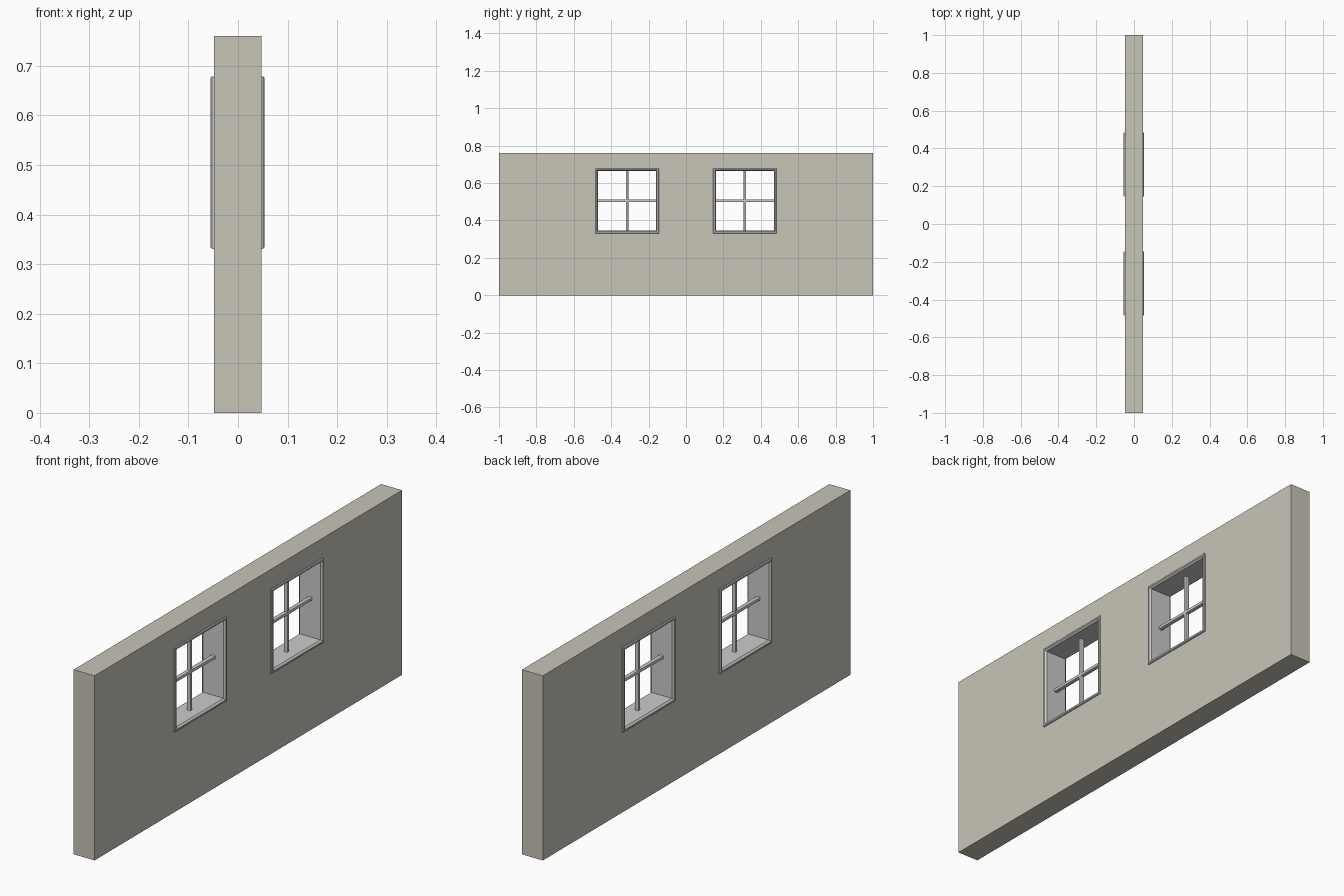
import bpy, bmesh
from mathutils import Vector

if "Cube" in bpy.data.objects:
    bpy.data.objects.remove(bpy.data.objects["Cube"])

Z_MID = 0.505          # window centre height
Y_MID = 0.315          # window centre distance from the middle
HALF_Y, HALF_Z = 0.155, 0.159   # half size of the clear opening


def finish(name, bm):
    bmesh.ops.recalc_face_normals(bm, faces=bm.faces)
    me = bpy.data.meshes.new(name)
    bm.to_mesh(me)
    bm.free()
    ob = bpy.data.objects.new(name, me)
    bpy.context.collection.objects.link(ob)
    return ob


def box(name, centre, size, bevel=0.0):
    bm = bmesh.new()
    bmesh.ops.create_cube(bm, size=1)
    for v in bm.verts:
        v.co = Vector(c + p * s for c, p, s in zip(centre, v.co, size))
    if bevel:
        long_axis = max(range(3), key=lambda i: size[i])
        edges = [e for e in bm.edges
                 if abs(e.verts[0].co[long_axis] - e.verts[1].co[long_axis]) > 1e-4]
        bmesh.ops.bevel(bm, geom=edges, offset=bevel, segments=2,
                        profile=0.5, affect='EDGES')
    return finish(name, bm)


def frame(name, y):
    # closed cross-section: (outward offset from opening, x)
    profile = [(0, -0.048), (0.003, -0.0515), (0.006, -0.055), (0.012, -0.055),
               (0.015, -0.052), (0.015, -0.047), (0.006, -0.047),
               (0.006, 0.046), (0.015, 0.046), (0.015, 0.050),
               (0.012, 0.053), (0.006, 0.053), (0.003, 0.0495), (0, 0.046)]
    bm = bmesh.new()
    rings = [[bm.verts.new((x, y + sy * (HALF_Y + o), Z_MID + sz * (HALF_Z + o)))
              for o, x in profile]
             for sy, sz in ((-1, -1), (1, -1), (1, 1), (-1, 1))]
    n = len(profile)
    for i in range(4):
        a, b = rings[i], rings[(i + 1) % 4]
        for j in range(n):
            k = (j + 1) % n
            bm.faces.new((a[j], a[k], b[k], b[j]))
    return finish(name, bm)


# wall slab
wall = box("wall", (-0.0005, 0, 0.38), (0.095, 2, 0.76))
mat = bpy.data.materials.new("wall_plaster")
mat.diffuse_color = (0.58, 0.56, 0.48, 1)
mat.use_nodes = True
mat.node_tree.nodes["Principled BSDF"].inputs["Base Color"].default_value = mat.diffuse_color
wall.data.materials.append(mat)

for side, label in ((-1, "left"), (1, "right")):
    y = side * Y_MID
    # opening cut into the wall
    cutter = box(label + "_opening_cutter", (0, y, Z_MID),
                 (0.3, 2 * HALF_Y + 0.008, 2 * HALF_Z + 0.008))
    mod = wall.modifiers.new(label + "_opening", 'BOOLEAN')
    mod.operation = 'DIFFERENCE'
    mod.solver = 'EXACT'
    mod.object = cutter
    cutter.hide_render = True
    cutter.hide_set(True)
    # lined frame with a raised lip on both wall faces
    frame(label + "_window_frame", y)
    # glazing bars
    box(label + "_vertical_bar", (0, y, Z_MID), (0.018, 0.014, 2 * HALF_Z + 0.004), 0.004)
    box(label + "_horizontal_bar", (0, y, Z_MID), (0.018, 2 * HALF_Y + 0.004, 0.014), 0.004)
